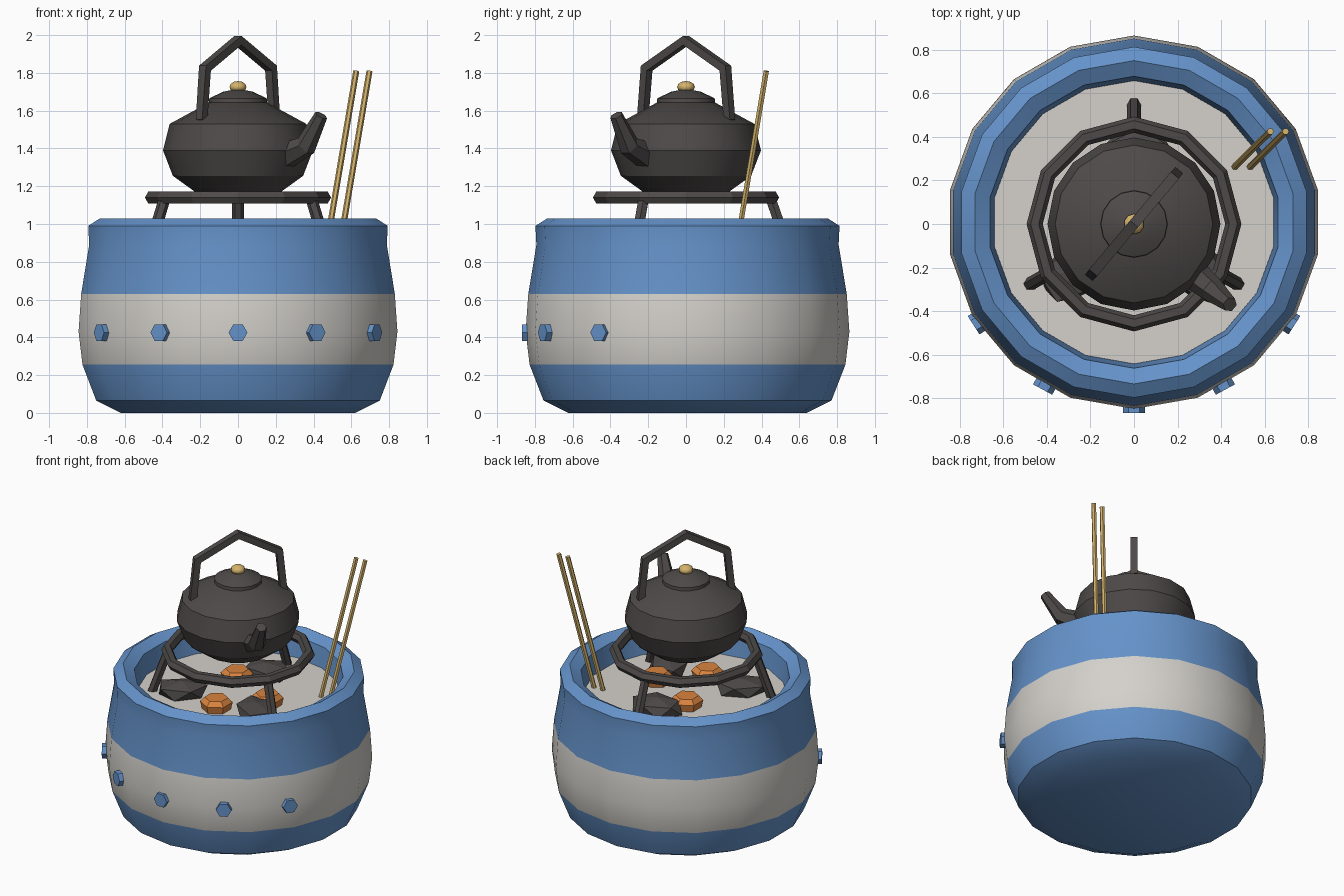
import bpy, bmesh, random
from math import sin, cos, pi, radians
from mathutils import Vector

random.seed(4)
if "Cube" in bpy.data.objects:
    bpy.data.objects.remove(bpy.data.objects["Cube"])


def material(name, rgb):
    m = bpy.data.materials.new(name)
    m.use_nodes = True
    m.diffuse_color = (*rgb, 1)
    m.node_tree.nodes["Principled BSDF"].inputs["Base Color"].default_value = (*rgb, 1)
    return m


BLUE = material("blue glaze", (0.13, 0.29, 0.59))
PALE = material("pale ash", (0.66, 0.64, 0.60))
IRON = material("dark iron", (0.075, 0.068, 0.066))
BRASS = material("brass", (0.66, 0.45, 0.15))
EMBER = material("ember orange", (0.70, 0.23, 0.05))


def finish(bm, name, mats, smooth=False):
    bmesh.ops.recalc_face_normals(bm, faces=bm.faces)
    mesh = bpy.data.meshes.new(name)
    bm.to_mesh(mesh)
    bm.free()
    obj = bpy.data.objects.new(name, mesh)
    bpy.context.collection.objects.link(obj)
    for m in mats:
        mesh.materials.append(m)
    if smooth:
        bpy.ops.object.select_all(action="DESELECT")
        obj.select_set(True)
        bpy.context.view_layer.objects.active = obj
        bpy.ops.object.shade_smooth_by_angle(angle=radians(30))
    return obj


def skin_rings(bm, rings):
    """Join rings of vertices with quads and cap both ends."""
    for a, b in zip(rings, rings[1:]):
        for i in range(len(a)):
            j = (i + 1) % len(a)
            bm.faces.new((a[i], a[j], b[j], b[i]))
    bm.faces.new(rings[0])
    bm.faces.new(rings[-1])


def lathe(name, profile, sides, mats, centre=(0, 0), smooth=True, rule=None):
    """Turn (radius, height) points about a vertical axis."""
    bm = bmesh.new()
    rings = []
    for r, z in profile:
        angles = [pi / 2 + 2 * pi * i / sides for i in range(sides)]
        rings.append([bm.verts.new((centre[0] + r * cos(a), centre[1] + r * sin(a), z))
                      for a in angles])
    skin_rings(bm, rings)
    if rule:
        for f in bm.faces:
            f.material_index = rule(f.calc_center_median())
    return finish(bm, name, mats, smooth)


def tube(name, points, radii, sides, mat, side_axis, turn=0.0):
    """Sweep a regular polygon along points."""
    bm = bmesh.new()
    pts = [Vector(p) for p in points]
    rings = []
    for i, p in enumerate(pts):
        before, after = pts[max(i - 1, 0)], pts[min(i + 1, len(pts) - 1)]
        tangent = Vector((0, 0, 0))
        for d in (p - before, after - p):
            if d.length:
                tangent += d.normalized()
        tangent.normalize()
        v = tangent.cross(Vector(side_axis)).normalized()
        u = v.cross(tangent)
        angles = [turn + 2 * pi * k / sides for k in range(sides)]
        rings.append([bm.verts.new(p + radii[i] * (u * cos(a) + v * sin(a))) for a in angles])
    skin_rings(bm, rings)
    return finish(bm, name, [mat])


def polar(r, angle, z):
    return (r * cos(angle), r * sin(angle), z)


# Glazed bowl with a pale middle band and a peaked rim
BOWL_Y = 0.008
lathe("bowl",
      [(0.63, 0), (0.762, 0.065), (0.836, 0.255), (0.857, 0.43), (0.843, 0.63),
       (0.80, 0.89), (0.805, 0.99), (0.742, 1.03), (0.67, 0.99), (0.65, 0.84)],
      18, [BLUE, PALE], (0, BOWL_Y),
      rule=lambda c: int(Vector((c.x, c.y)).length > 0.7 and 0.255 < c.z < 0.63))

# Ash bed inside
lathe("ash_bed", [(0.648, 0.82), (0.65, 0.85)], 18, [PALE], (0, BOWL_Y))

# Five hexagonal studs across the front
for k in range(-2, 3):
    a = -pi / 2 + 0.5 * k
    offset = Vector((0, BOWL_Y, 0))
    tube("stud_%d" % (k + 3),
         [Vector(polar(0.83, a, 0.425)) + offset, Vector(polar(0.875, a, 0.425)) + offset],
         [0.05, 0.05], 6, BLUE, polar(1, a + pi / 2, 0))

# Trivet ring and its three splayed legs
bpy.ops.mesh.primitive_torus_add(major_segments=12, minor_segments=6, major_radius=0.456,
                                 minor_radius=0.037, location=(0, 0, 1.14))
ring = bpy.context.object
ring.name = "trivet_ring"
ring.data.materials.append(IRON)
for k in range(3):
    a = pi / 2 + 2 * pi * k / 3
    tube("trivet_leg_%d" % (k + 1), [polar(0.45, a, 1.13), polar(0.555, a, 0.83)],
         [0.031, 0.031], 6, IRON, polar(1, a + pi / 2, 0))

# Kettle body, lid and knob
lathe("kettle_body",
      [(0.22, 1.165), (0.345, 1.255), (0.397, 1.39), (0.362, 1.53), (0.15, 1.645)],
      16, [IRON])
lathe("kettle_lid", [(0.155, 1.63), (0.152, 1.665), (0.08, 1.70), (0.03, 1.71)], 16, [IRON])
bpy.ops.mesh.primitive_uv_sphere_add(segments=10, ring_count=6, radius=0.047,
                                     location=(0, 0, 1.725))
knob = bpy.context.object
knob.name = "lid_knob"
knob.scale.z = 0.68
knob.data.materials.append(BRASS)
bpy.ops.object.shade_smooth_by_angle(angle=radians(50))

# Kettle spout and, square to it, the peaked handle
SPOUT = radians(-40)
tube("kettle_spout",
     [polar(0.32, SPOUT, 1.36), polar(0.47, SPOUT, 1.415), polar(0.575, SPOUT, 1.575)],
     [0.075, 0.058, 0.035], 6, IRON, polar(1, SPOUT + pi / 2, 0))
across = SPOUT + pi / 2
tube("kettle_handle",
     [polar(s * r, across, z) for s, r, z in
      ((-1, 0.30, 1.55), (-1, 0.272, 1.825), (1, 0, 1.972), (1, 0.272, 1.825), (1, 0.30, 1.55))],
     [0.031, 0.034, 0.034, 0.034, 0.031], 4, IRON, polar(1, SPOUT, 0), pi / 4)

# Pair of brass fire sticks
for k, x in enumerate((0.46, 0.53)):
    tube("fire_stick_%d" % (k + 1), [(x, 0.26, 0.83), (x + 0.166, 0.425, 1.81)],
         [0.016, 0.016], 6, BRASS, (1, 0, 0))

# Glowing embers: chamfered hexagonal lumps
for k, (x, y) in enumerate(((-0.12, 0.16), (0.02, -0.27), (0.25, -0.03))):
    lathe("ember_%d" % (k + 1), [(0.09, 0.84), (0.105, 0.90), (0.075, 0.93)], 6, [EMBER],
          (x, y), smooth=False)

# Dark charcoal lumps
for k, (x, y, spin) in enumerate(((-0.28, -0.22, 0.6), (0, 0.32, 0.2), (0.29, -0.21, 2.4))):
    bm = bmesh.new()
    bmesh.ops.create_icosphere(bm, subdivisions=1, radius=1)
    for v in bm.verts:
        v.co *= random.uniform(0.9, 1.1)
        v.co.z = max(min(v.co.z, 0.8), -0.8)
    lump = finish(bm, "charcoal_%d" % (k + 1), [IRON])
    lump.scale = (0.18, 0.13, 0.075)
    lump.rotation_euler.z = spin
    lump.location = (x, y, 0.885)
